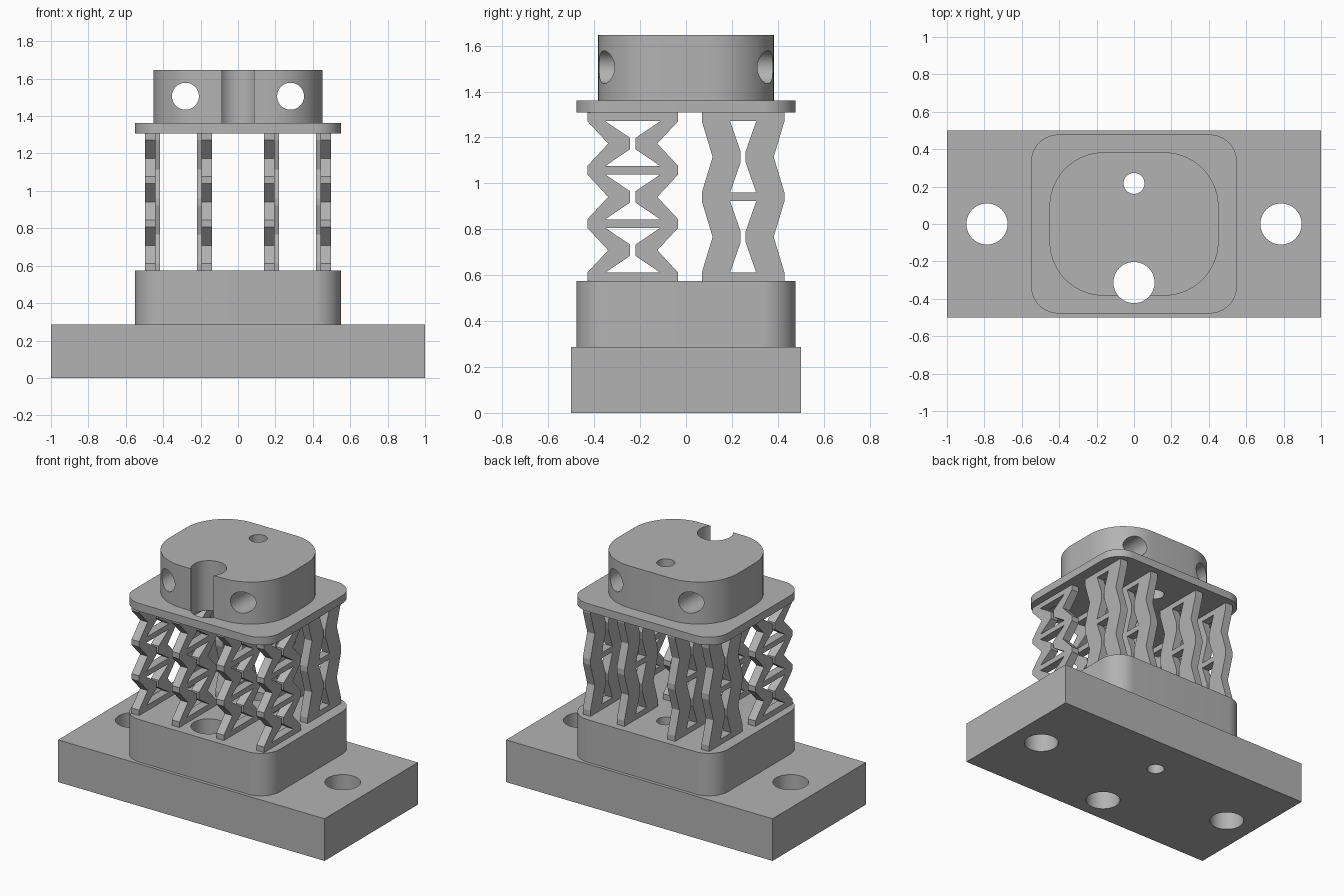
import bpy, bmesh, math

if "Cube" in bpy.data.objects:
    bpy.data.objects.remove(bpy.data.objects["Cube"], do_unlink=True)

grey = bpy.data.materials.new("plain grey")
grey.use_nodes = True
grey.diffuse_color = (0.45, 0.45, 0.45, 1)
grey.node_tree.nodes["Principled BSDF"].inputs["Base Color"].default_value = grey.diffuse_color


def make_object(name, bm):
    bmesh.ops.recalc_face_normals(bm, faces=bm.faces)
    mesh = bpy.data.meshes.new(name)
    bm.to_mesh(mesh)
    bm.free()
    mesh.materials.append(grey)
    obj = bpy.data.objects.new(name, mesh)
    bpy.context.collection.objects.link(obj)
    return obj


def block(name, half_x, half_y, bottom, top, radius=0):
    """Box with its upright edges rounded."""
    bm = bmesh.new()
    bmesh.ops.create_cube(bm, size=1)
    for v in bm.verts:
        v.co = (v.co.x * 2 * half_x, v.co.y * 2 * half_y,
                bottom + (v.co.z + 0.5) * (top - bottom))
    if radius:
        upright = [e for e in bm.edges
                   if abs(e.verts[0].co.z - e.verts[1].co.z) > 0.01]
        bmesh.ops.bevel(bm, geom=upright, offset=radius, segments=14,
                        profile=0.5, affect='EDGES')
    return make_object(name, bm)


def drill(target, x, y, z, radius, along_y=False):
    """Cut a round through hole."""
    bpy.ops.mesh.primitive_cylinder_add(
        vertices=48, radius=radius, depth=4, location=(x, y, z),
        rotation=(math.pi / 2 if along_y else 0, 0, 0))
    cutter = bpy.context.object
    cutter.name = "hole_cutter"
    cutter.hide_render = True
    cut = target.modifiers.new("hole", 'BOOLEAN')
    cut.operation = 'DIFFERENCE'
    cut.solver = 'EXACT'
    cut.object = cutter
    bpy.context.view_layer.objects.active = target
    bpy.ops.object.modifier_apply(modifier=cut.name)
    bpy.data.objects.remove(cutter, do_unlink=True)


def lattice(name, x, y, cells, outer, notch, wide, gap=0.011):
    """Upright column of pinched cells between level bars, extruded in x."""
    bar, waist, thick = 0.037, 0.024, 0.057
    pitch = (LATTICE_TOP - LATTICE_BOTTOM - bar) / cells
    half = (pitch - bar) / 2
    lip = outer + (notch - outer) * (half - waist) / half
    # Each level: height, outer half width, inner half width
    levels = []
    for i in range(cells + 1):
        z = LATTICE_BOTTOM + i * pitch
        levels += [(z, outer, wide), (z + bar, outer, wide)]
        if i < cells:
            mid = z + bar + half
            levels += [(mid - waist, lip, gap), (mid, notch, gap),
                       (mid + waist, lip, gap)]
    bm = bmesh.new()
    rows = [[bm.verts.new((x - thick / 2, y + w, z)) for w in (-o, -n, n, o)]
            for z, o, n in levels]
    for i, (low, high) in enumerate(zip(rows, rows[1:])):
        for c in range(3):
            if c != 1 or i % 5 == 0:
                bm.faces.new((low[c], low[c + 1], high[c + 1], high[c]))
    new = bmesh.ops.extrude_face_region(bm, geom=bm.faces[:])["geom"]
    bmesh.ops.translate(bm, vec=(thick, 0, 0),
                        verts=[g for g in new if isinstance(g, bmesh.types.BMVert)])
    return make_object(name, bm)


BASE_TOP, LATTICE_BOTTOM, LATTICE_TOP, PLATE_TOP, CAP_TOP = 0.286, 0.574, 1.308, 1.362, 1.647

# Stacked solid parts
base = block("base_slab", 1, 0.5, 0, BASE_TOP)
pedestal = block("pedestal", 0.55, 0.478, BASE_TOP, LATTICE_BOTTOM, 0.145)
plate = block("upper_plate", 0.55, 0.478, LATTICE_TOP, PLATE_TOP, 0.145)
cap = block("cap", 0.452, 0.383, PLATE_TOP, CAP_TOP, 0.29)

# Upright holes through the whole stack
for part in (base, pedestal, plate, cap):
    drill(part, 0, -0.313, 0.8, 0.11)
    drill(part, 0, 0.217, 0.8, 0.056)

# Mounting holes in the base and cross holes in the cap
for side in (-1, 1):
    drill(base, side * 0.786, 0, 0, 0.11)
    drill(cap, side * 0.281, 0, 1.506, 0.072, along_y=True)

for part in (base, pedestal, plate, cap):
    bpy.ops.object.select_all(action='DESELECT')
    part.select_set(True)
    bpy.context.view_layer.objects.active = part
    bpy.ops.object.shade_smooth_by_angle(angle=math.radians(30))

# Spring lattices: slender three-cell ones in front, stout two-cell ones behind
for side, word in ((-1, "right"), (1, "left")):
    for place, front_x, back_x in (("outer", 0.469, 0.4455), ("inner", 0.167, 0.1905)):
        lattice(f"front_lattice_{word}_{place}", side * front_x, -0.232, 3,
                0.198, 0.107, 0.12)
        lattice(f"back_lattice_{word}_{place}", side * back_x, 0.249, 2,
                0.18, 0.133, 0.057)
